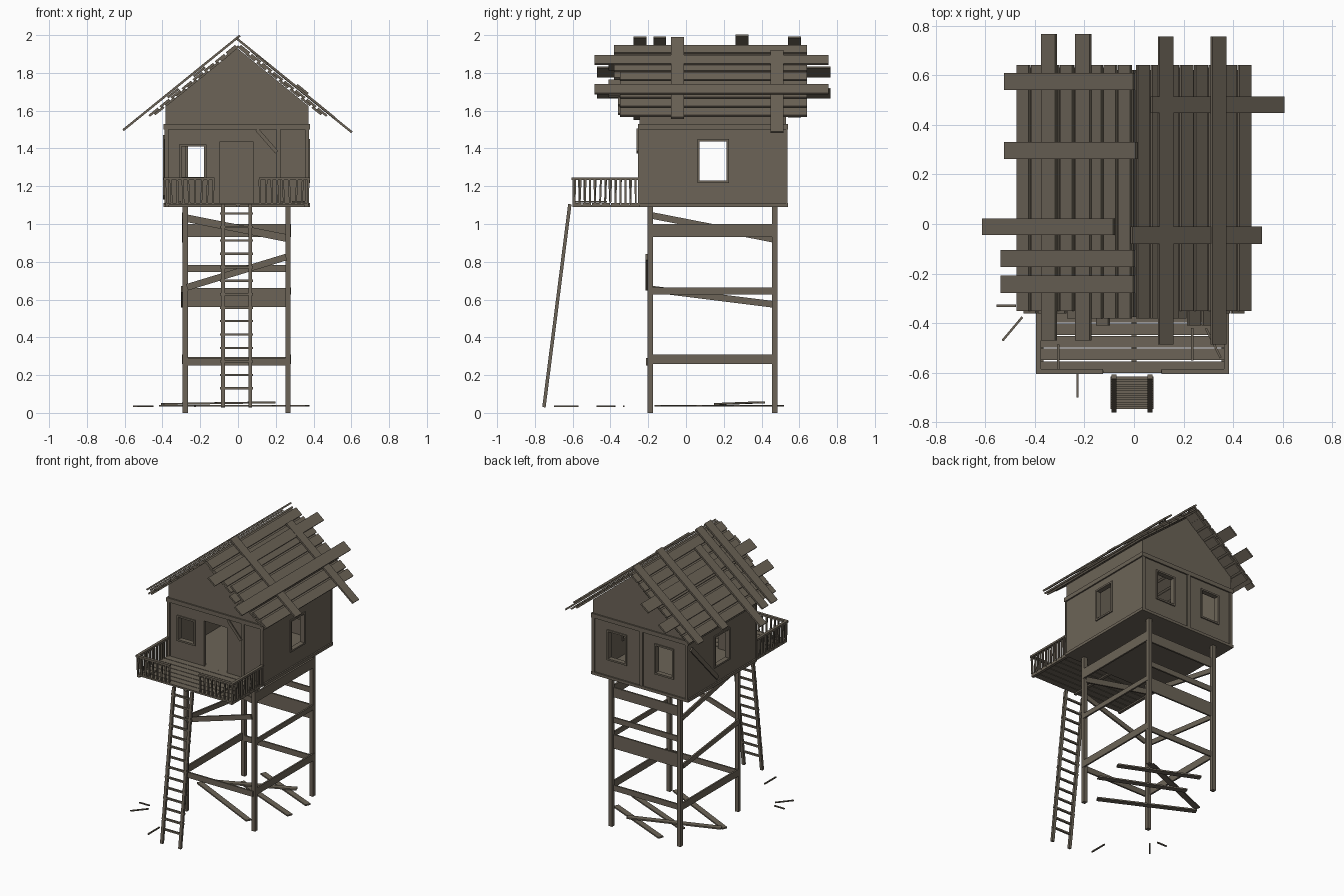
import bpy, bmesh, math, random
from mathutils import Vector, Matrix

if "Cube" in bpy.data.objects:
    bpy.data.objects.remove(bpy.data.objects["Cube"])

random.seed(4)
wood = bpy.data.materials.new("weathered_wood")
wood.diffuse_color = (0.15, 0.127, 0.096, 1)
wood.use_nodes = True
wood.node_tree.nodes["Principled BSDF"].inputs["Base Color"].default_value = wood.diffuse_color


def finish(name, bm):
    bmesh.ops.recalc_face_normals(bm, faces=bm.faces)
    me = bpy.data.meshes.new(name)
    bm.to_mesh(me)
    bm.free()
    me.materials.append(wood)
    ob = bpy.data.objects.new(name, me)
    bpy.context.collection.objects.link(ob)
    return ob


def box(bm, x0, x1, y0, y1, z0, z1):
    m = Matrix.Translation(((x0 + x1) / 2, (y0 + y1) / 2, (z0 + z1) / 2))
    bmesh.ops.create_cube(bm, size=1, matrix=m @ Matrix.Diagonal((x1 - x0, y1 - y0, z1 - z0, 1)))


def beam(bm, p, q, w, t, normal):
    """Board from p to q, w wide, t thick along the normal."""
    p, q, n = Vector(p), Vector(q), Vector(normal)
    d = (q - p).normalized()
    side = n.cross(d).normalized()
    n = d.cross(side)
    rot = Matrix((d, side, n)).transposed().to_4x4()
    m = Matrix.Translation((p + q) / 2) @ rot @ Matrix.Diagonal(((q - p).length, w, t, 1))
    bmesh.ops.create_cube(bm, size=1, matrix=m)


def boxes(name, *items):
    bm = bmesh.new()
    for b in items:
        box(bm, *b)
    return finish(name, bm)


def beams(name, *items):
    bm = bmesh.new()
    for b in items:
        beam(bm, *b)
    return finish(name, bm)


X0, X1, Y0, Y1 = -0.385, 0.372, -0.245, 0.53   # house footprint
Z0, ZW, ZR = 1.10, 1.625, 1.93                 # floor, wall top, ridge
T = 0.02

# Stilts
boxes("stilts", *[(x - .014, x + .014, y - .014, y + .014, 0, 1.1)
                  for x in (-.28, .265) for y in (-.19, .47)])

# Braces between the stilts
N, E = (0, 1, 0), (1, 0, 0)
beams("front_braces",
      ((-.27, -.18, 1.03), (.26, -.18, .925), .04, .012, N),
      ((-.27, -.208, .665), (.255, -.208, .825), .035, .012, N),
      ((-.28, -.205, .27), (.265, -.205, .27), .04, .012, N))
beams("back_braces", *[((-.27, .462, z), (.26, .462, z), w, .012, N)
                       for z, w in ((.965, .07), (.765, .038), (.61, .1), (.275, .04))])
beams("right_braces", *[((.275, -.19, z), (.275, .47, z), w, .012, E)
                        for z, w in ((.965, .07), (.645, .035), (.285, .05))])
beams("left_braces",
      ((-.29, -.18, 1.045), (-.29, .46, .92), .035, .012, E),
      ((-.295, -.18, .655), (-.295, .46, .575), .035, .012, E),
      ((-.29, -.18, .285), (-.29, .46, .285), .05, .012, E))

# House floor
boxes("house_floor", (X0, X1, Y0, Y1, 1.09, 1.11))


def wall(name, axis, pos, a, b, openings):
    """Wall with rectangular openings (a0, a1, z0, z1), sorted along the wall, plus window frames."""
    bm, fr = bmesh.new(), bmesh.new()

    def put(m, a0, a1, z0, z1, grow=0):
        lo, hi = pos - grow, pos + T + grow
        box(m, *((a0, a1, lo, hi) if axis == 'x' else (lo, hi, a0, a1)), z0, z1)
    cur = a
    for a0, a1, z0, z1 in openings:
        put(bm, cur, a0, Z0, ZW)
        put(bm, a0, a1, z1, ZW)
        if z0 > Z0:
            put(bm, a0, a1, Z0, z0)
            f = .012
            put(fr, a0 - f, a0, z0 - f, z1 + f, .008)
            put(fr, a1, a1 + f, z0 - f, z1 + f, .008)
            put(fr, a0, a1, z0 - f, z0, .008)
            put(fr, a0, a1, z1, z1 + f, .008)
        cur = a1
    put(bm, cur, b, Z0, ZW)
    finish(name, bm)
    finish(name + "_window_frames", fr)


wall("front_wall", 'x', Y0, X0, X1, [(-.3, -.18, 1.25, 1.41), (-.098, .082, Z0, 1.435)])
wall("back_wall", 'x', Y1 - T, X0, X1, [(-.265, -.135, 1.235, 1.43), (.11, .245, 1.235, 1.43)])
wall("right_wall", 'y', X1 - T, Y0 + T, Y1 - T, [(.072, .215, 1.23, 1.437)])
wall("left_wall", 'y', X0, Y0 + T, Y1 - T, [(.068, .22, 1.23, 1.437)])

# Gables
for name, y in (("front_gable", Y0), ("back_gable", Y1 - T)):
    bm = bmesh.new()
    f = bm.faces.new([bm.verts.new(v) for v in ((X0, y, ZW), (X1, y, ZW), (-.003, y, ZR))])
    g = bmesh.ops.extrude_face_region(bm, geom=[f])
    bmesh.ops.translate(bm, vec=(0, T, 0), verts=[v for v in g["geom"] if isinstance(v, bmesh.types.BMVert)])
    finish(name, bm)

# Trim boards
e = .01
boxes("top_trim", (X0 - e, X1 + e, Y0 - e, Y0, 1.5, 1.53), (X0 - e, X1 + e, Y1, Y1 + e, 1.5, 1.53),
      (X0 - e, X0, Y0, Y1, 1.5, 1.53), (X1, X1 + e, Y0, Y1, 1.5, 1.53))
boxes("base_trim", (X0 - e, X1 + e, Y1, Y1 + e, 1.09, 1.11),
      (X0 - e, X0, Y0, Y1, 1.09, 1.11), (X1, X1 + e, Y0, Y1, 1.09, 1.11))
boxes("corner_trim", *[(x, x + .022, y, y + .008, 1.1, 1.5)
                       for x in (X0 - .005, X1 - .017) for y in (Y0 - .008, Y1)],
      (-.03, -.005, Y1, Y1 + .008, 1.1, 1.5))
boxes("front_wall_batten", (.205, .225, Y0 - .008, Y0, 1.11, 1.5))
beams("loose_wall_boards",
      ((.10, Y0 - .013, 1.5), (.205, Y0 - .013, 1.38), .02, .008, N),
      ((X0 - .008, .5, 1.46), (X0 - .008, .2, 1.14), .03, .01, E))

# Balcony deck boards and joists
boxes("balcony_deck", *[(-.385, .372, -.6 + i * .0508, -.6 + i * .0508 + .0465, 1.1, 1.112) for i in range(7)])
boxes("balcony_joists", *[(x - .01, x + .01, -.6, -.245, 1.09, 1.1) for x in (-.375, 0, .362)])

# Balcony railing, broken open at the ladder
bm = bmesh.new()
for a, b in ((-.39, -.125), (.11, .377)):
    box(bm, a, b, -.605, -.585, 1.233, 1.247)
    for i in range(9):
        x = a + .008 + i * (b - a - .016) / 8
        lean = random.uniform(-.008, .008)
        beam(bm, (x, -.595, 1.11), (x + lean, -.595, 1.235), .01, .01, N)
for x in (-.385, .372):
    box(bm, x - .01, x + .01, -.605, -.25, 1.233, 1.247)
    for i in range(13):
        y = -.59 + i * .027
        beam(bm, (x, y, 1.11), (x, y + random.uniform(-.006, .006), 1.235), .01, .01, E)
finish("balcony_railing", bm)
UP = (0, 0, 1)
beams("deck_debris", ((.235, -.42, 1.118), (.235, -.55, 1.118), .009, .009, UP),
      ((.29, -.42, 1.118), (.35, -.54, 1.118), .009, .009, UP),
      ((-.305, -.485, 1.118), (-.305, -.6, 1.118), .009, .009, UP))

# Ladder
bm = bmesh.new()
foot, top = Vector((0, -.752, .03)), Vector((0, -.615, 1.105))
for x in (-.08, .065):
    beam(bm, foot + Vector((x, 0, 0)), top + Vector((x, 0, 0)), .02, .018, N)
for i in range(14):
    c = foot.lerp(top, (.1 + i * .0712) / 1.075)
    box(bm, -.094, .079, c.y - .007, c.y + .007, c.z - .006, c.z + .006)
finish("ladder", bm)

# Roof: two layers of planks, then loose boards on top
A = math.atan(.81)
CA, SA = math.cos(A), math.sin(A)


def roof_board(bm, s, x0, x1, y0, y1, n, t=.012):
    """Board on the slope of side s, between top-view distances x0 and x1 from the ridge, n above the slope."""
    def at(x):
        u = (x - (n + t / 2) * SA) / CA
        return Vector((s * x, (y0 + y1) / 2, ZR - u * SA + (n + t / 2) * CA))
    beam(bm, at(x0), at(x1), y1 - y0, t, (s * SA, 0, CA))


for s, side in ((-1, "left"), (1, "right")):
    lower, upper = bmesh.new(), bmesh.new()
    for i in range(8):
        x = .012 + i * .0585
        roof_board(upper, s, x, x + .049, -.35 - (.03 if i < 3 else 0), .64, .012)
        if i < 7:
            roof_board(lower, s, x + .03, x + .078, random.choice((-.38, -.41, -.36)), random.choice((.62, .63)), 0)
    roof_board(lower, s, 0, .045, -.375, .62, .002)
    finish(side + "_roof_lower_planks", lower)
    finish(side + "_roof_upper_planks", upper)

loose = {
    -1: [(.315, .372, -.47, .765, .026), (.175, .235, -.47, .765, .026),
         (0, .52, .54, .608, .04), (-.01, .52, .262, .33, .04), (.08, .608, -.045, .022, .04),
         (0, .535, -.173, -.105, .04), (0, .535, -.278, -.208, .04)],
    1: [(.1, .155, -.485, .755, .026), (.312, .37, -.485, .755, .04),
        (.07, .603, .447, .515, .028), (-.01, .513, -.08, -.01, .03)]}
for s, side in ((-1, "left"), (1, "right")):
    bm = bmesh.new()
    for b in loose[s]:
        roof_board(bm, s, *b)
    finish(side + "_roof_loose_boards", bm)

# Fallen boards on the ground
beams("fallen_boards",
      ((.37, .27, .038), (-.15, .50, .038), .04, .01, UP),
      ((.365, .07, .038), (-.19, .31, .038), .04, .01, UP),
      ((.19, -.15, .038), (-.41, .146, .038), .04, .01, UP),
      ((.19, .40, .056), (-.40, .167, .047), .04, .01, UP))
beams("small_debris",
      ((-.555, -.33, .036), (-.475, -.33, .036), .009, .008, UP),
      ((-.53, -.47, .036), (-.45, -.375, .036), .009, .008, UP),
      ((-.228, -.57, .036), (-.228, -.7, .036), .009, .008, UP))
